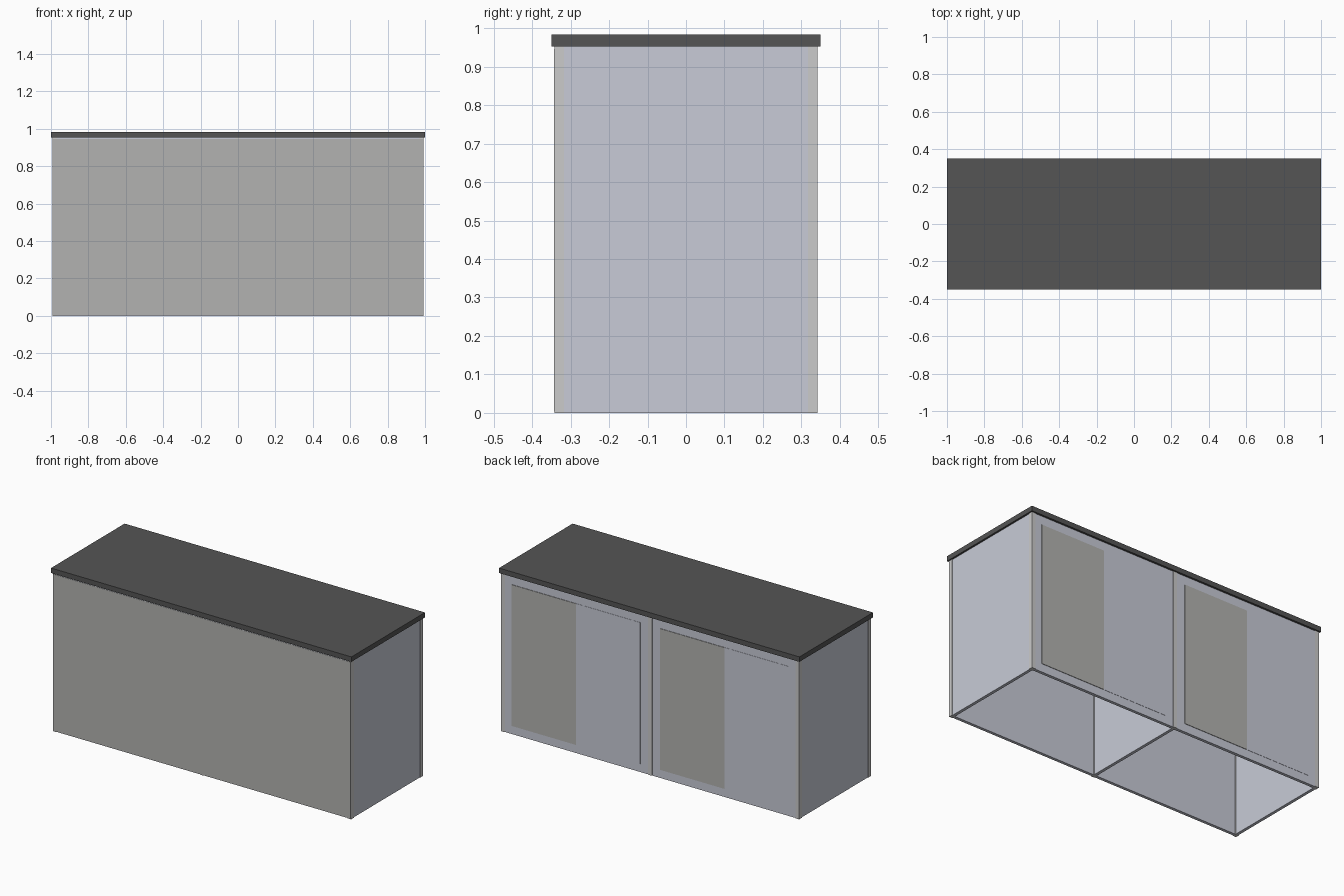
import bpy

if "Cube" in bpy.data.objects:
    bpy.data.objects.remove(bpy.data.objects["Cube"])


def material(name, rgb):
    m = bpy.data.materials.new(name)
    m.diffuse_color = (*rgb, 1)
    m.use_nodes = True
    m.node_tree.nodes["Principled BSDF"].inputs["Base Color"].default_value = m.diffuse_color
    return m


DARK = material("dark_top", (0.09, 0.09, 0.09))
PANEL = material("pale_blue_panel", (0.58, 0.60, 0.68))
GREY = material("mid_grey", (0.45, 0.45, 0.44))
METAL = material("light_metal", (0.64, 0.66, 0.64))


def box(name, x, y, z, mat):
    """Box from (min, max) ranges on each axis."""
    bpy.ops.mesh.primitive_cube_add(
        size=1, location=[(r[0] + r[1]) / 2 for r in (x, y, z)])
    o = bpy.context.object
    o.name = name
    o.scale = [r[1] - r[0] for r in (x, y, z)]
    bpy.ops.object.transform_apply(location=False, rotation=False, scale=True)
    o.data.materials.append(mat)
    return o


H = 0.953          # underside of the worktop
P = 0.0125         # half width of a post
PX, PY = 0.98, 0.329
T = 0.009          # half thickness of an infill panel

# Worktop
box("worktop", (-1, 1), (-0.35, 0.35), (H, 0.983), DARK)

# Upright posts: three along the front, three along the back
for y, row in ((-PY, "front"), (PY, "back")):
    for x, col in ((-PX, "left"), (0, "middle"), (PX, "right")):
        box(f"{row}_{col}_post", (x - P, x + P), (y - P, y + P), (0, H), METAL)

# End panels and central divider
for x, name in ((-PX, "left_end_panel"), (0, "divider"), (PX, "right_end_panel")):
    box(name, (x - T, x + T), (-PY + P, PY - P), (0, H), PANEL)

# Front and back infill panels
for y, row in ((-PY, "front"), (PY, "back")):
    for x0, x1, col in ((-PX + P, -P, "left"), (P, PX - P, "right")):
        box(f"{row}_{col}_panel", (x0, x1), (y - T, y + T), (0, H), PANEL)

# Front fascia covering the posts
box("front_fascia", (-0.99, 0.99), (-0.343, -PY - P), (0.004, 0.946), GREY)

# Pairs of sliding doors on the back of each bay
for cx, bay in ((-0.495, "left"), (0.495, "right")):
    box(f"{bay}_bay_grey_door", (cx, cx + 0.428),
        (PY + T, PY + T + 0.003), (0.05, 0.90), GREY)
    box(f"{bay}_bay_pale_door", (cx - 0.428, cx),
        (PY + T, PY + T + 0.0015), (0.05, 0.90), PANEL)
